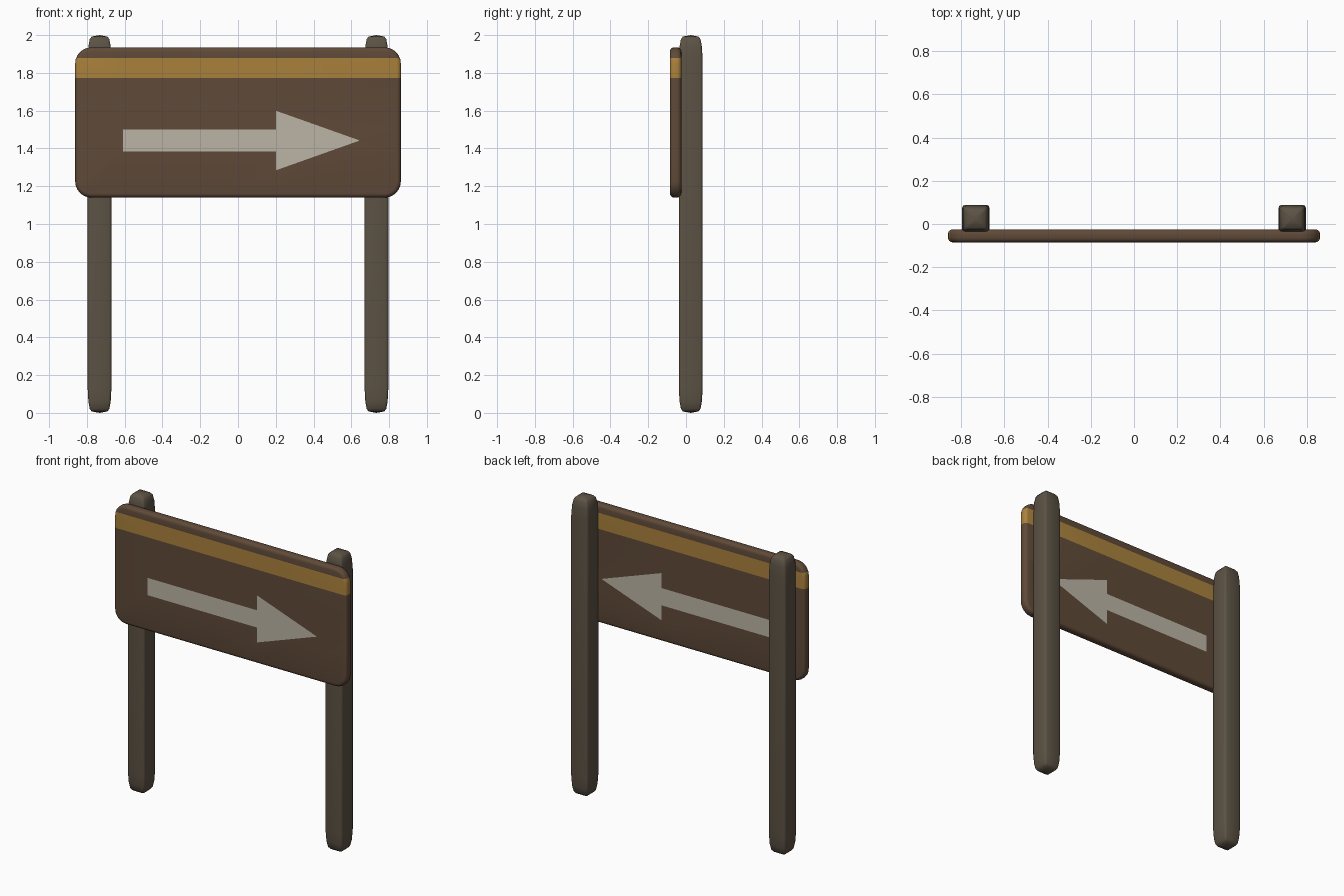
import bpy
import bmesh
from math import cos, sin, pi
from mathutils import Vector

old = bpy.data.objects.get("Cube")
if old:
    bpy.data.objects.remove(old, do_unlink=True)


def material(name, rgb):
    mat = bpy.data.materials.new(name)
    mat.use_nodes = True
    mat.diffuse_color = (*rgb, 1)
    mat.node_tree.nodes["Principled BSDF"].inputs["Base Color"].default_value = (*rgb, 1)
    return mat


BOARD = material("dark brown wood", (0.115, 0.068, 0.040))
STRIPE = material("ochre paint", (0.40, 0.22, 0.045))
ARROW = material("pale grey paint", (0.50, 0.46, 0.375))
POST = material("weathered grey wood", (0.107, 0.085, 0.058))


def finish(name, bm, mats, angle):
    bmesh.ops.recalc_face_normals(bm, faces=bm.faces)
    mesh = bpy.data.meshes.new(name)
    bm.to_mesh(mesh)
    bm.free()
    for m in mats:
        mesh.materials.append(m)
    obj = bpy.data.objects.new(name, mesh)
    bpy.context.collection.objects.link(obj)
    bpy.ops.object.select_all(action='DESELECT')
    obj.select_set(True)
    bpy.context.view_layer.objects.active = obj
    bpy.ops.object.shade_smooth_by_angle(angle=angle)
    return obj


# Sign board: slab with rounded corners and softened rims
FRONT, BACK = -0.085, -0.025
bm = bmesh.new()
bmesh.ops.create_cube(bm, size=1)
for v in bm.verts:
    v.co = (v.co.x * 1.724, v.co.y * (BACK - FRONT) + (FRONT + BACK) / 2,
            v.co.z * 0.795 + 1.5375)
corners = [e for e in bm.edges if abs(e.verts[0].co.y - e.verts[1].co.y) > 0.01]
bmesh.ops.bevel(bm, geom=corners, offset=0.085, segments=6, profile=0.5, affect='EDGES')
rims = [e for e in bm.edges if abs(e.verts[0].co.y - e.verts[1].co.y) < 0.001]
bmesh.ops.bevel(bm, geom=rims, offset=0.022, segments=4, profile=0.5, affect='EDGES')

# Cut the stripe and arrow outlines into the board
STRIPE_LOW, STRIPE_HIGH = 1.772, 1.88
TAIL, NECK, TIP = -0.61, 0.20, 0.645
MID, SHAFT, HEAD = 1.442, 0.058, 0.158
slope = HEAD / (TIP - NECK)
cuts = [((0, 0, z), (0, 0, 1)) for z in (STRIPE_LOW, STRIPE_HIGH, MID - SHAFT, MID + SHAFT)]
cuts += [((x, 0, 0), (1, 0, 0)) for x in (TAIL, NECK)]
cuts += [((TIP, 0, MID), (slope, 0, s)) for s in (-1, 1)]
for point, normal in cuts:
    bmesh.ops.bisect_plane(bm, geom=bm.verts[:] + bm.edges[:] + bm.faces[:],
                           plane_co=point, plane_no=Vector(normal).normalized(), dist=1e-6)


def paint_index(c):
    if STRIPE_LOW < c.z < STRIPE_HIGH:
        return 1
    off = abs(c.z - MID)
    in_shaft = TAIL < c.x < NECK and off < SHAFT
    in_head = NECK < c.x < TIP and off < slope * (TIP - c.x)
    return 2 if in_shaft or in_head else 0


for f in bm.faces:
    f.material_index = paint_index(f.calc_center_median())
finish("sign_board", bm, (BOARD, STRIPE, ARROW), 0.7)


# Posts: rounded square section, lofted with tapered, shallow pointed ends
def square_ring(bm, cx, cy, z, half):
    r = half * 0.2
    verts = []
    for q in range(4):
        mid = pi / 4 + q * pi / 2
        ox, oy = [(half - r) * (1 if t > 0 else -1) for t in (cos(mid), sin(mid))]
        for step in (-1, 0, 1):
            a = mid + step * pi / 4
            verts.append(bm.verts.new((cx + ox + r * cos(a), cy + oy + r * sin(a), z)))
    return verts


END = [(0.008, 0.042), (0.022, 0.052), (0.06, 0.059), (0.13, 0.063)]


def post(name, cx, cy=0.025):
    bm = bmesh.new()
    levels = END + [(2 - z, h) for z, h in reversed(END)]
    rings = [square_ring(bm, cx, cy, z, h) for z, h in levels]
    n = len(rings[0])
    for low, high in zip(rings, rings[1:]):
        for i in range(n):
            j = (i + 1) % n
            bm.faces.new((low[i], low[j], high[j], high[i]))
    for ring, z in ((rings[0], 0), (rings[-1], 2)):
        apex = bm.verts.new((cx, cy, z))
        for i in range(n):
            bm.faces.new((ring[i], ring[(i + 1) % n], apex))
    finish(name, bm, (POST,), 0.8)


for side, sign in (("left", 1), ("right", -1)):
    post(side + "_post", sign * 0.733)
